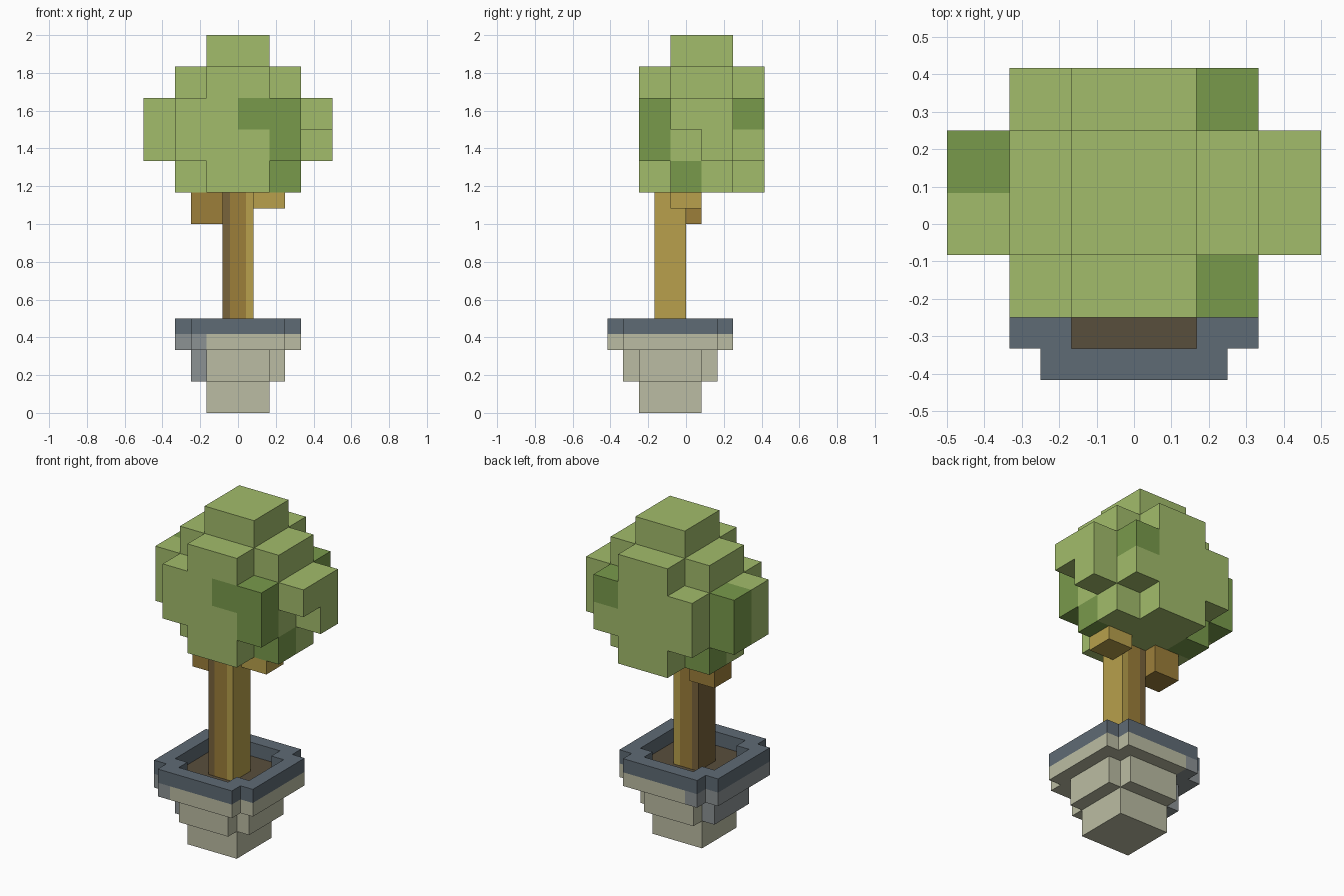
import bpy, bmesh, math
from mathutils import Vector

U = 1 / 12  # one block unit

cube = bpy.data.objects.get("Cube")
if cube:
    bpy.data.objects.remove(cube, do_unlink=True)


def material(name, rgb):
    lin = [(c / 255 / 12.92) if c < 11 else ((c / 255 + 0.055) / 1.055) ** 2.4 for c in rgb]
    m = bpy.data.materials.new(name)
    m.use_nodes = True
    m.diffuse_color = (*lin, 1)
    m.node_tree.nodes["Principled BSDF"].inputs["Base Color"].default_value = (*lin, 1)
    return m


leaf = material("leaf green", (162, 188, 107))
leaf_dark = material("dark leaf green", (121, 154, 75))
clay = material("pale clay", (187, 188, 163))
clay_grey = material("grey clay", (140, 146, 148))
slate = material("slate rim", (95, 107, 117))
soil_brown = material("soil brown", (89, 78, 60))
bark_dark = material("dark bark", (121, 99, 59))
bark_mid = material("mid bark", (156, 126, 58))
bark_light = material("light bark", (184, 160, 76))


def blocks(name, lo, hi, size, mats, solid=lambda x, y, z: True, paint=lambda x, y, z: 0):
    """Outer skin of all solid cells in a grid; paint picks the colour of each cell."""
    count = [round((h - l) / s) for l, h, s in zip(lo, hi, size)]

    def centre(cell):
        return [l + (i + 0.5) * s for l, i, s in zip(lo, cell, size)]

    cells = {(i, j, k) for i in range(count[0]) for j in range(count[1])
             for k in range(count[2]) if solid(*centre((i, j, k)))}
    bm = bmesh.new()
    for cell in cells:
        c = centre(cell)
        for axis in range(3):
            for side in (-1, 1):
                near = list(cell)
                near[axis] += side
                if tuple(near) in cells:
                    continue
                a, b = (axis + 1) % 3, (axis + 2) % 3
                ring = []
                for p, q in ((-1, -1), (1, -1), (1, 1), (-1, 1))[::side]:
                    v = Vector(c)
                    v[axis] += side * size[axis] / 2
                    v[a] += p * size[a] / 2
                    v[b] += q * size[b] / 2
                    ring.append(bm.verts.new(v * U))
                bm.faces.new(ring).material_index = paint(*c)
    # weld the cells and merge flat areas of one colour
    bmesh.ops.remove_doubles(bm, verts=bm.verts, dist=1e-4)
    bmesh.ops.dissolve_limit(bm, angle_limit=math.radians(1), verts=bm.verts,
                             edges=bm.edges, delimit={'MATERIAL'})
    mesh = bpy.data.meshes.new(name)
    bm.to_mesh(mesh)
    bm.free()
    for m in mats:
        mesh.materials.append(m)
    obj = bpy.data.objects.new(name, mesh)
    bpy.context.collection.objects.link(obj)
    return obj


def plus(x, y, a, b):
    """Square with notched corners, centred on the pot axis at y = -1."""
    x, y = abs(x), abs(y + 1)
    return (x < a and y < b) or (x < b and y < a)


def inside(boxes, x, y, z):
    return any(a < x < b and c < y < d and e < z < f for a, b, c, d, e, f in boxes)


# Stepped pot: square foot, wider middle, hollow top; grey on one side
def pot_shape(x, y, z):
    if z < 2:
        return plus(x, y, 2, 2)
    if z < 4:
        return plus(x, y, 3, 2)
    return plus(x, y, 4, 3) and not plus(x, y, 3, 2)


one = (1, 1, 1)
blocks("pot_body", (-4, -5, 0), (4, 3, 5), one, [clay, clay_grey],
       pot_shape, lambda x, y, z: int(x < -2))
blocks("pot_rim", (-4, -5, 5), (4, 3, 6), one, [slate],
       lambda x, y, z: plus(x, y, 4, 3) and not plus(x, y, 3, 2))
blocks("soil", (-4, -5, 4), (4, 3, 5), one, [soil_brown],
       lambda x, y, z: plus(x, y, 3, 2))

# Trunk with vertical bark stripes, and two stub branches
blocks("trunk", (-1, -2, 5), (1, 0, 14), (0.5, 2, 9), [bark_dark, bark_mid, bark_light],
       paint=lambda x, y, z: 0 if x < -0.5 else 1 if x < 0.5 else 2)
blocks("right_branch", (-3, -1, 12), (-1, 1, 14), (2, 2, 2), [bark_mid])
blocks("left_branch", (1, -1, 13), (3, 1, 14), (2, 2, 1), [bark_light])

# Foliage: overlapping blocks with one notch on the left lobe
CROWN = [
    (-2, 2, -1, 3, 14, 24),
    (-2, 2, -3, 5, 14, 22),
    (-4, 4, -3, 5, 16, 20),
    (-4, 4, -1, 3, 14, 22),
    (-6, 6, -1, 3, 16, 20),
]
NOTCH = [(4, 6, -1, 1, 16, 18)]
SHADED = [
    (2, 4, -3, -1, 16, 20),   # front left corner
    (0, 2, -3, -1, 18, 20),   # front patch
    (2, 4, -1, 1, 14, 16),    # lower left
    (2, 4, 3, 5, 18, 20),     # back left corner
    (-6, -4, 1, 3, 16, 20),   # right lobe
    (-4, -2, 1, 3, 14, 16),   # lower right
]
blocks("foliage", (-6, -3, 14), (6, 5, 24), (2, 2, 2), [leaf, leaf_dark],
       lambda x, y, z: inside(CROWN, x, y, z) and not inside(NOTCH, x, y, z),
       lambda x, y, z: int(inside(SHADED, x, y, z)))
